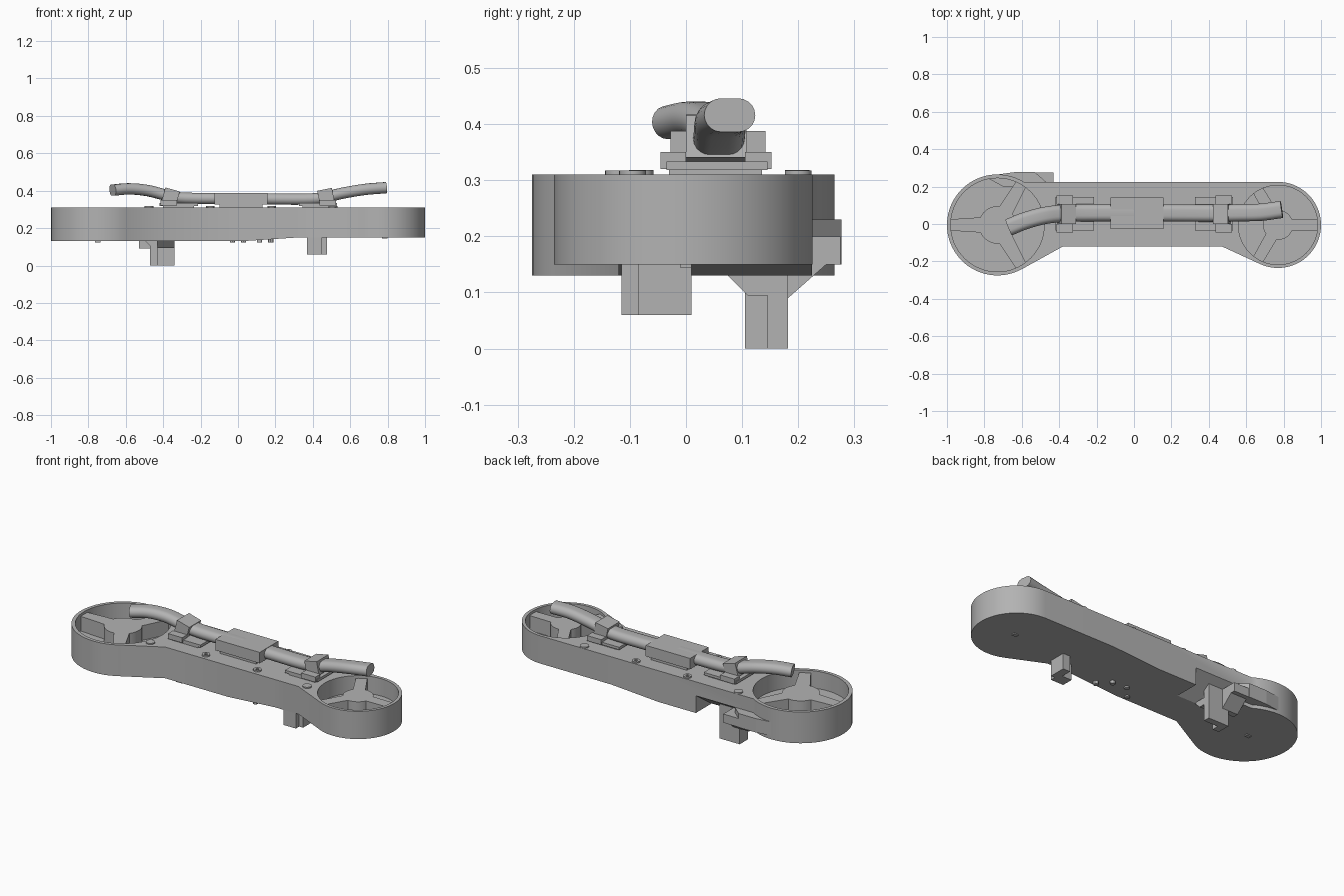
import bpy, bmesh, math
from mathutils import Vector

if "Cube" in bpy.data.objects:
    bpy.data.objects.remove(bpy.data.objects["Cube"])

GREY = (0.45, 0.45, 0.45, 1)
mat = bpy.data.materials.new("plain grey")
mat.use_nodes = True
mat.diffuse_color = GREY
mat.node_tree.nodes["Principled BSDF"].inputs["Base Color"].default_value = GREY


def finish(name, bm):
    bmesh.ops.recalc_face_normals(bm, faces=bm.faces)
    mesh = bpy.data.meshes.new(name)
    bm.to_mesh(mesh)
    bm.free()
    mesh.materials.append(mat)
    ob = bpy.data.objects.new(name, mesh)
    bpy.context.collection.objects.link(ob)
    return ob


def smooth(ob):
    bpy.ops.object.select_all(action="DESELECT")
    ob.select_set(True)
    bpy.context.view_layer.objects.active = ob
    bpy.ops.object.shade_smooth_by_angle(angle=math.radians(30))


def extrude(bm, points, offset):
    face = bm.faces.new([bm.verts.new(p) for p in points])
    new = bmesh.ops.extrude_face_region(bm, geom=[face])["geom"]
    bmesh.ops.translate(bm, vec=offset, verts=[v for v in new if isinstance(v, bmesh.types.BMVert)])


def prism(name, outline, z0, z1):
    """Upright prism from an x-y outline."""
    bm = bmesh.new()
    extrude(bm, [(x, y, z0) for x, y in outline], (0, 0, z1 - z0))
    return finish(name, bm)


def side_prism(name, profile, x0, x1):
    """Prism along x from a y-z profile."""
    bm = bmesh.new()
    extrude(bm, [(x0, y, z) for y, z in profile], (x1 - x0, 0, 0))
    return finish(name, bm)


def box(name, x0, x1, y0, y1, z0, z1):
    return prism(name, [(x0, y0), (x1, y0), (x1, y1), (x0, y1)], z0, z1)


def arc(cx, cy, r, a0, a1, n):
    angles = [math.radians(a0 + (a1 - a0) * i / n) for i in range(n + 1)]
    return [(cx + r * math.cos(a), cy + r * math.sin(a)) for a in angles]


def disc(name, x, y, r, z0, z1, sides=24):
    ob = prism(name, arc(x, y, r, 0, 360 - 360 / sides, sides - 1), z0, z1)
    if sides > 8:
        smooth(ob)
    return ob


def cut(ob, cutter):
    cutter.hide_render = True
    mod = ob.modifiers.new("cut", "BOOLEAN")
    mod.object = cutter
    mod.solver = "EXACT"
    bpy.context.view_layer.objects.active = ob
    bpy.ops.object.modifier_apply(modifier=mod.name)
    bpy.data.objects.remove(cutter)


# Housing: two round ends joined by a bar, underside rising to the left end
TOP = 0.31
LX, RX, CY = -0.73, 0.77, -0.005
outline = arc(LX, CY, 0.27, 58, 300, 44) + [(-0.38, -0.12), (0.47, -0.12)]
outline += arc(RX, CY, 0.23, -115, 90, 40)
bm = bmesh.new()
extrude(bm, [(x, y, 0.13) for x, y in outline], (0, 0, TOP - 0.13))
for x in (0.02, 0.32):
    bmesh.ops.bisect_plane(bm, geom=bm.verts[:] + bm.edges[:] + bm.faces[:],
                           plane_co=(x, 0, 0), plane_no=(1, 0, 0))
for v in bm.verts:
    if v.co.z < 0.2:
        v.co.z += 0.02 * min(1, max(0, (v.co.x - 0.02) / 0.3))
housing = finish("housing", bm)

# Round wells and the sloping notch behind the rear leg
ends = [(LX, 0.25, 0.1, 60), (RX, 0.212, 0.08, 0)]
for x, r, hub, turn in ends:
    cut(housing, disc("well_cutter", x, CY, r, 0.21, 0.4, 64))
cut(housing, side_prism("notch_cutter", [(0.08, 0.12), (0.08, 0.13), (0.225, 0.23),
                                        (0.25, 0.24), (0.25, 0.12)], -0.47, -0.22))
smooth(housing)

# Hub with three spokes in each well
for x, r, hub, turn in ends:
    star = []
    for k in range(3):
        a = turn + 120 * k
        along = Vector((math.cos(math.radians(a)), math.sin(math.radians(a))))
        side = Vector((-along.y, along.x)) * 0.03
        mid = Vector((x, CY))
        tip = mid + along * (r + 0.005)
        star += [tuple(tip - side), tuple(tip + side)]
        star += arc(x, CY, hub, a + 24, a + 96, 8)
    smooth(prism("wheel_spokes", star, 0.2, 0.295))

# Rear fairing on the right end
prism("rear_fairing", [(-0.47, 0.2), (-0.47, 0.225), (-0.53, 0.277), (-0.64, 0.277),
                       (-0.8, 0.255), (-0.7, 0.2)], 0.15, 0.23)

# Rear leg: angle section with sloping gussets
prism("rear_leg", [(-0.47, 0.105), (-0.43, 0.105), (-0.43, 0.145), (-0.34, 0.145),
                   (-0.34, 0.182), (-0.47, 0.182)], 0, 0.2)
side_prism("rear_leg_gusset", [(0.182, 0.09), (0.25, 0.15), (0.275, 0.15), (0.275, 0.2),
                               (0.15, 0.2), (0.15, 0.09)], -0.53, -0.43)
side_prism("rear_leg_brace", [(0.07, 0.135), (0.11, 0.095), (0.15, 0.095), (0.15, 0.135)],
           -0.43, -0.34)
bm = bmesh.new()
extrude(bm, [(-0.5, 0.105, 0.135), (-0.465, 0.105, 0.1), (-0.465, 0.105, 0.135)], (0, 0.07, 0))
finish("rear_leg_side_brace", bm)

# Front leg
prism("front_leg", [(0.37, -0.115), (0.45, -0.115), (0.45, -0.085), (0.475, -0.085),
                    (0.475, 0.01), (0.43, 0.01), (0.43, -0.05), (0.37, -0.05)], 0.06, 0.17)

# Underside pegs
for x, y in [(0.175, -0.09), (0.115, -0.03), (0.03, -0.02), (-0.03, -0.09)]:
    disc("underside_peg", x, y, 0.014, 0.122, 0.16, 12)
box("right_drain_tab", LX - 0.035, LX - 0.005, -0.01, 0.01, 0.124, 0.14)
box("left_drain_tab", RX, RX + 0.03, -0.01, 0.01, 0.144, 0.16)

# Corner caps and socket screws on the bar
for x, y in [(-0.475, 0.2), (0.508, 0.2), (0.508, -0.095), (-0.475, -0.12)]:
    disc("corner_cap", x, y, 0.024, 0.3, 0.317)
for x in (-0.148, 0.18):
    for y in (0.198, -0.08):
        screw = disc("socket_screw", x, y, 0.022, 0.3, 0.318)
        cut(screw, disc("socket_cutter", x, y, 0.01, 0.311, 0.33, 6))

# Handle: rounded-flat tube swept along a smooth path
path = [Vector(p) for p in [(-0.67, -0.018, 0.403), (-0.58, 0.018, 0.41), (-0.48, 0.045, 0.4),
                            (-0.38, 0.057, 0.375), (-0.28, 0.06, 0.36), (0.0, 0.06, 0.358),
                            (0.35, 0.058, 0.355), (0.46, 0.058, 0.364), (0.56, 0.06, 0.387),
                            (0.68, 0.063, 0.407), (0.79, 0.078, 0.416)]]
section = arc(0.016, 0, 0.03, -90, 90, 10) + arc(-0.016, 0, 0.03, 90, 270, 10)
padded = [path[0] * 2 - path[1]] + path + [path[-1] * 2 - path[-2]]
points = []
for i in range(1, len(padded) - 2):
    a, b, c, d = padded[i - 1:i + 3]
    for k in range(5):
        t = k / 5
        points.append(b + (c - a) * t / 2 + (a * 2 - b * 5 + c * 4 - d) * t ** 2 / 2
                      + (b * 3 - a - c * 3 + d) * t ** 3 / 2)
points.append(path[-1])
bm = bmesh.new()
rings = []
for i, p in enumerate(points):
    tangent = (points[min(i + 1, len(points) - 1)] - points[max(i - 1, 0)]).normalized()
    across = Vector((0, 0, 1)).cross(tangent).normalized()
    up = tangent.cross(across)
    rings.append([bm.verts.new(p + across * u + up * v) for u, v in section])
for r0, r1 in zip(rings, rings[1:]):
    for j in range(len(section)):
        k = (j + 1) % len(section)
        bm.faces.new((r0[j], r0[k], r1[k], r1[j]))
bm.faces.new(rings[0])
bm.faces.new(rings[-1])
smooth(finish("handle_tube", bm))

# Centre grip block with stepped ends
box("centre_grip", -0.125, 0.158, -0.028, 0.142, 0.325, 0.388)
box("centre_foot", -0.1, 0.13, -0.02, 0.135, 0.305, 0.33)

# Handle clamps on their pads
for name, x, out, tilt in [("right", -0.36, -1, 0.27), ("left", 0.47, 1, -0.2)]:
    a, b = sorted((x + out * 0.06, x - out * 0.145))
    box(name + "_pad_foot", a + 0.02, b - 0.02, -0.03, 0.135, 0.305, 0.32)
    box(name + "_pad", a, b, -0.035, 0.145, 0.318, 0.333)
    for y0, y1 in ((-0.045, 0.0), (0.105, 0.152)):
        c, d = sorted((x + out * 0.055, x - out * 0.035))
        box(name + "_pad_ear", c, d, y0, y1, 0.32, 0.35)
    clamp = box(name + "_clamp", -0.04, 0.04, -0.054, 0.054, -0.038, 0.038)
    clamp.location = (x, 0.054, 0.37)
    clamp.rotation_euler.y = tilt
